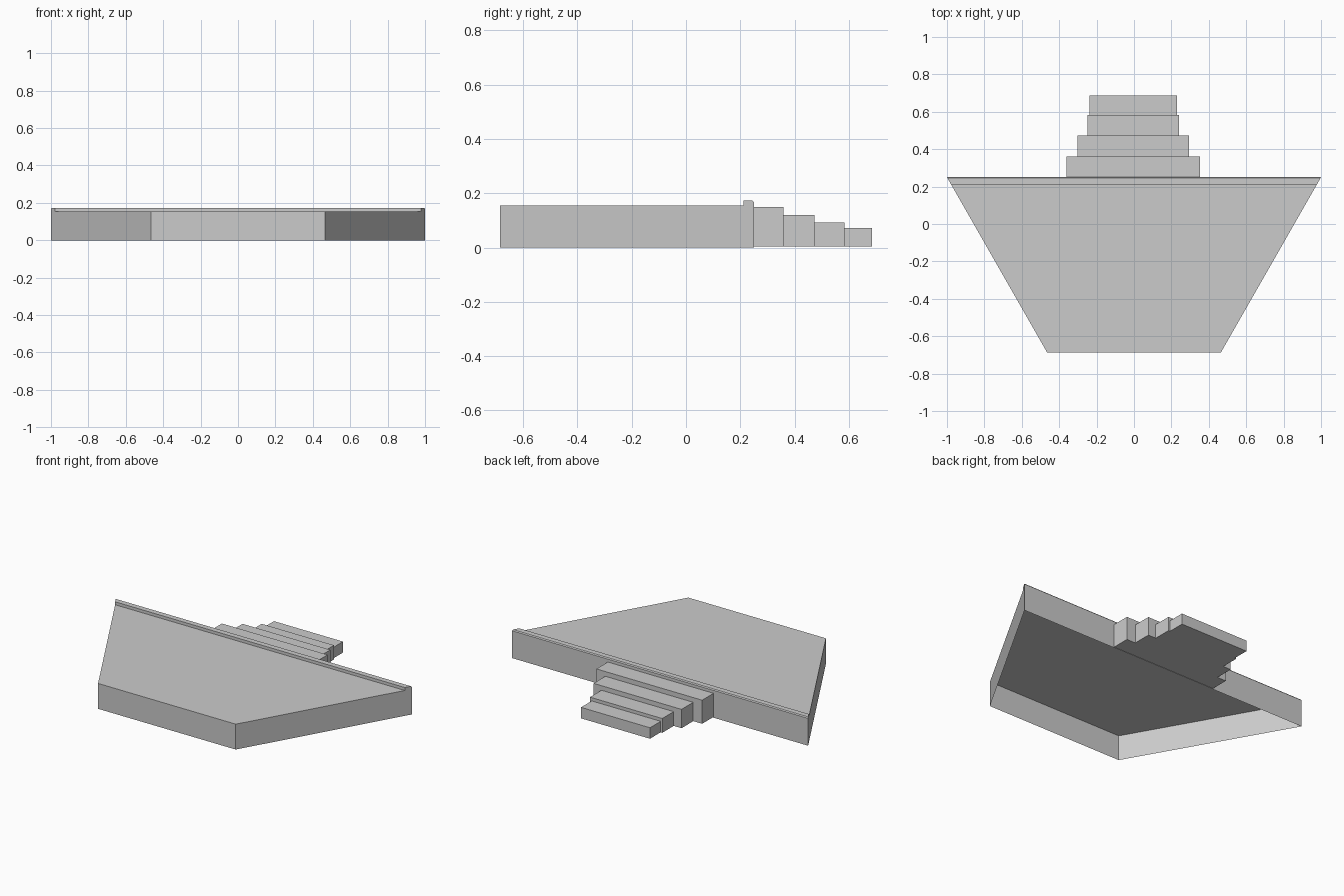
import bpy, bmesh

if "Cube" in bpy.data.objects:
    bpy.data.objects.remove(bpy.data.objects["Cube"])

FRONT, BACK = -0.686, 0.25


def finish(bm, name):
    bmesh.ops.recalc_face_normals(bm, faces=bm.faces)
    mesh = bpy.data.meshes.new(name)
    bm.to_mesh(mesh)
    bm.free()
    obj = bpy.data.objects.new(name, mesh)
    bpy.context.collection.objects.link(obj)
    return obj


def half_width(y):
    return 0.465 + (1.0 - 0.465) * (y - FRONT) / (BACK - FRONT)


# Tapered platform with raised back lip: hollow shell, open underneath
profile = [(FRONT, 0), (FRONT, 0.155), (0.212, 0.155), (0.212, 0.173),
           (0.245, 0.173), (BACK, 0.167), (BACK, 0)]
bm = bmesh.new()
left = [bm.verts.new((-half_width(y), y, z)) for y, z in profile]
right = [bm.verts.new((half_width(y), y, z)) for y, z in profile]
for i in range(len(profile) - 1):
    bm.faces.new((left[i], right[i], right[i + 1], left[i + 1]))
bm.faces.new(left)
bm.faces.new(right)
finish(bm, "platform")

# Descending, narrowing steps behind the platform
BASE = 0.005
steps = [(0.36, 0.357, 0.149), (0.473, 0.297, 0.12),
         (0.583, 0.244, 0.092), (0.686, 0.233, 0.072)]
y0 = BACK
for n, (y1, half, top) in enumerate(steps, 1):
    bm = bmesh.new()
    bmesh.ops.create_cube(bm, size=1)
    bmesh.ops.scale(bm, vec=(2 * half, y1 - y0, top - BASE), verts=bm.verts)
    bmesh.ops.translate(bm, vec=(-0.004, (y0 + y1) / 2, (top + BASE) / 2),
                        verts=bm.verts)
    finish(bm, f"step_{n}")
    y0 = y1
